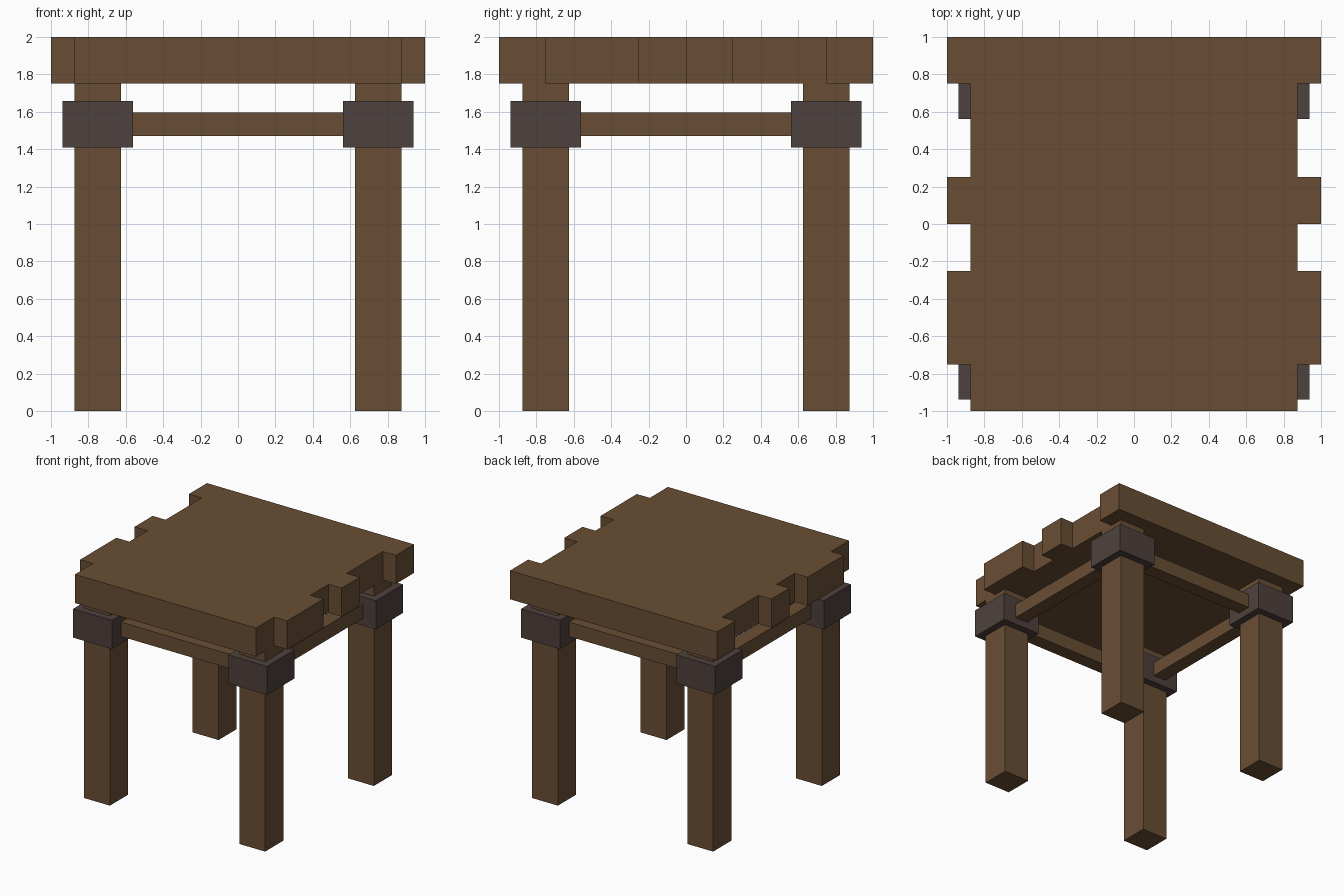
import bpy, bmesh

if "Cube" in bpy.data.objects:
    bpy.data.objects.remove(bpy.data.objects["Cube"])


def material(name, color):
    m = bpy.data.materials.new(name)
    m.diffuse_color = (*color, 1)
    m.use_nodes = True
    m.node_tree.nodes["Principled BSDF"].inputs["Base Color"].default_value = m.diffuse_color
    return m


wood = material("brown wood", (0.141, 0.076, 0.034))
iron = material("dark iron", (0.076, 0.053, 0.047))


def finish(name, bm, mat):
    bmesh.ops.recalc_face_normals(bm, faces=bm.faces)
    mesh = bpy.data.meshes.new(name)
    bm.to_mesh(mesh)
    bm.free()
    mesh.materials.append(mat)
    obj = bpy.data.objects.new(name, mesh)
    bpy.context.collection.objects.link(obj)
    return obj


def box(name, center, size, mat):
    bm = bmesh.new()
    bmesh.ops.create_cube(bm, size=1)
    bmesh.ops.scale(bm, vec=size, verts=bm.verts)
    bmesh.ops.translate(bm, vec=center, verts=bm.verts)
    return finish(name, bm, mat)


# Table top: notched plank ends, as (y start, y end, half width) from front to back
planks = [(-1, -0.75, 0.875), (-0.75, -0.25, 1), (-0.25, 0, 0.875),
          (0, 0.25, 1), (0.25, 0.75, 0.875), (0.75, 1, 1)]
right = [(w, y) for y0, y1, w in planks for y in (y0, y1)]
outline = right + [(-x, y) for x, y in reversed(right)]
bm = bmesh.new()
base = bm.faces.new([bm.verts.new((x, y, 1.75)) for x, y in outline])
top = bmesh.ops.extrude_face_region(bm, geom=[base], use_keep_orig=True)
bmesh.ops.translate(bm, vec=(0, 0, 0.25),
                    verts=[g for g in top["geom"] if isinstance(g, bmesh.types.BMVert)])
finish("table_top", bm, wood)

# Legs with iron collars
for sx, side in ((-1, "left"), (1, "right")):
    for sy, end in ((-1, "front"), (1, "back")):
        x, y = 0.75 * sx, 0.75 * sy
        box(f"{end}_{side}_leg", (x, y, 0.875), (0.25, 0.25, 1.75), wood)
        box(f"{end}_{side}_collar", (x, y, 1.533), (0.375, 0.375, 0.25), iron)

# Rails joining the collars
for s, end, side in ((-1, "front", "left"), (1, "back", "right")):
    box(f"{end}_rail", (0, 0.75 * s, 1.533), (1.25, 0.125, 0.125), wood)
    box(f"{side}_rail", (0.75 * s, 0, 1.533), (0.125, 1.25, 0.125), wood)
